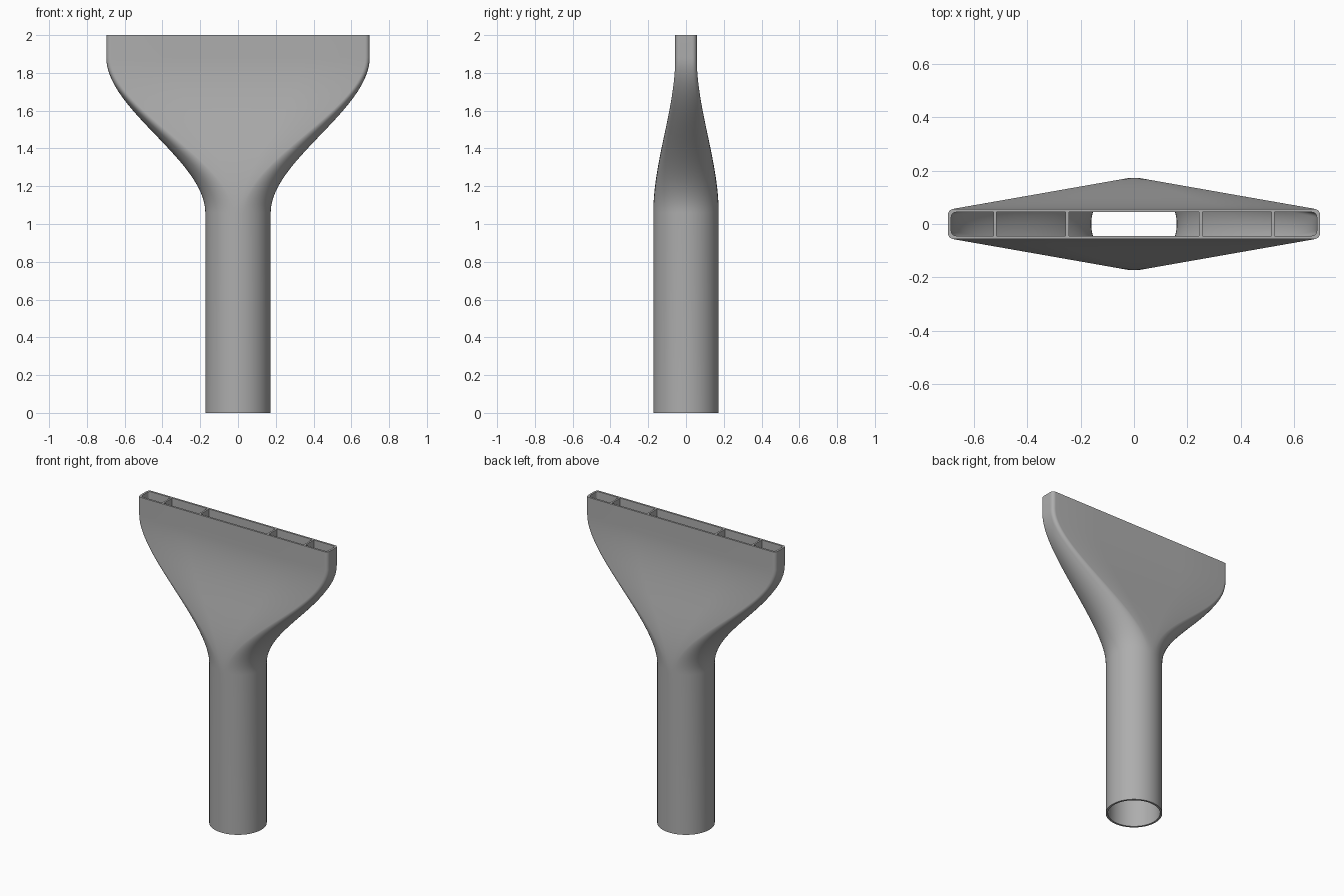
import bpy, bmesh, math
from mathutils import Vector

cube = bpy.data.objects.get("Cube")
if cube:
    bpy.data.objects.remove(cube)

grey = bpy.data.materials.new("grey_plastic")
grey.use_nodes = True
colour = (0.42, 0.42, 0.42, 1)
grey.diffuse_color = colour
grey.node_tree.nodes["Principled BSDF"].inputs["Base Color"].default_value = colour

RADIUS, HALF_W, HALF_D, CORNER = 0.173, 0.697, 0.057, 0.024
FLARE_START, FLARE_END, TOP = 1.06, 1.88, 2.0
WALL = 0.013
Q, SIDE, BEND = 20, 11, 18    # steps per quarter, end of flat side, end of corner


def quarter_point(k, s, inset):
    """Point k of a quarter section, blended from circle (s=0) to slot (s=1)."""
    a = math.pi / 2 * k / Q
    r = RADIUS - inset
    w, d, c = HALF_W - inset, HALF_D - inset, CORNER - inset * 0.5
    if k <= SIDE:
        slot = Vector((w, (d - c) * k / SIDE))
    elif k <= BEND:
        b = math.pi / 2 * (k - SIDE) / (BEND - SIDE)
        slot = Vector((w - c + c * math.cos(b), d - c + c * math.sin(b)))
    else:
        slot = Vector(((w - c) * (Q - k) / (Q - BEND), d))
    return Vector((r * math.cos(a), r * math.sin(a))).lerp(slot, s)


def section(s, inset):
    q = [quarter_point(k, s, inset) for k in range(Q + 1)]
    half = q + [Vector((-p.x, p.y)) for p in reversed(q[:-1])]
    return half + [Vector((p.x, -p.y)) for p in reversed(half[1:-1])]


def loft(bm, inset):
    """Tube, flare and straight lip; returns the rings."""
    steps = 36
    levels = [(0, 0)]
    for i in range(steps + 1):
        t = i / steps
        levels.append((FLARE_START + (FLARE_END - FLARE_START) * t, t * t * (3 - 2 * t)))
    levels.append((TOP, 1))
    rings = [[bm.verts.new((p.x, p.y, z)) for p in section(s, inset)] for z, s in levels]
    for lo, hi in zip(rings, rings[1:]):
        bridge(bm, lo, hi)
    return rings


def bridge(bm, lo, hi):
    n = len(lo)
    for i in range(n):
        j = (i + 1) % n
        bm.faces.new((lo[i], lo[j], hi[j], hi[i]))


def finish(bm, name):
    bmesh.ops.recalc_face_normals(bm, faces=bm.faces[:])
    mesh = bpy.data.meshes.new(name)
    bm.to_mesh(mesh)
    bm.free()
    mesh.materials.append(grey)
    ob = bpy.data.objects.new(name, mesh)
    bpy.context.collection.objects.link(ob)
    bpy.ops.object.select_all(action='DESELECT')
    ob.select_set(True)
    bpy.context.view_layer.objects.active = ob
    bpy.ops.object.shade_smooth_by_angle(angle=math.radians(35))


# Hollow nozzle body with rims joining outer and inner walls
bm = bmesh.new()
outer, inner = loft(bm, 0), loft(bm, WALL)
bridge(bm, outer[0], inner[0])
bridge(bm, outer[-1], inner[-1])
finish(bm, "nozzle_body")

# Divider plates: thin slices of the inner volume
for name, x in (("outer_right", -0.52), ("inner_right", -0.25),
                ("inner_left", 0.25), ("outer_left", 0.52)):
    bm = bmesh.new()
    rings = loft(bm, WALL * 0.9)
    bm.faces.new(rings[0])
    bm.faces.new(rings[-1])
    for side in (-1, 1):
        bmesh.ops.bisect_plane(bm, geom=bm.verts[:] + bm.edges[:] + bm.faces[:],
                               plane_co=(x + side * 0.006, 0, 0),
                               plane_no=(side, 0, 0), clear_outer=True)
        bmesh.ops.holes_fill(bm, edges=[e for e in bm.edges if e.is_boundary])
    finish(bm, "divider_" + name)
